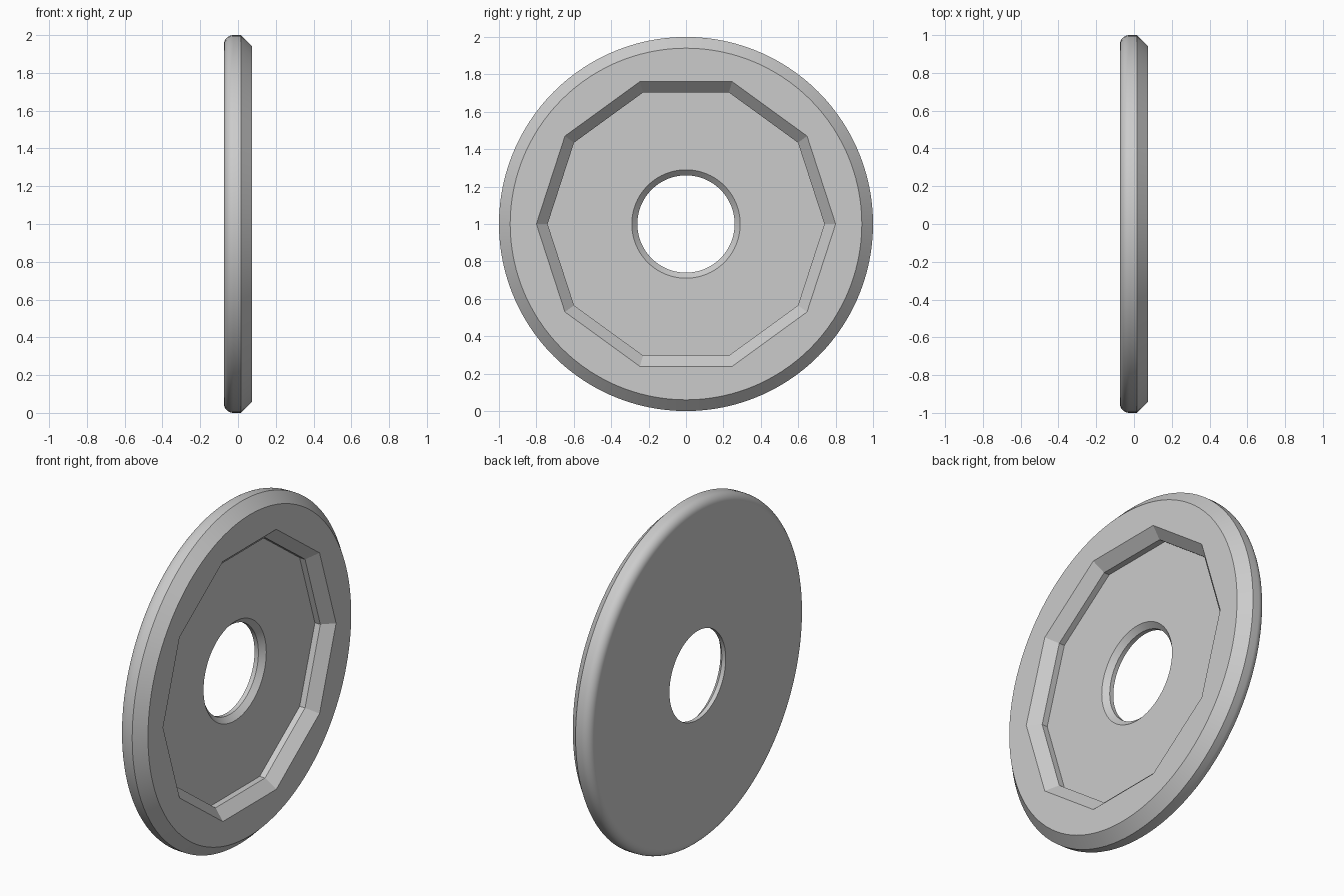
import bpy, bmesh, math

cube = bpy.data.objects.get("Cube")
if cube:
    bpy.data.objects.remove(cube)

STEPS = 120        # divisions round the axis, a multiple of SIDES
SIDES = 10         # sides of the recess
HALF = 0.075       # half thickness
FILLET = 0.05      # rounding of the back rim


def polygon_radius(radius, angle):
    """Distance to the edge of a regular polygon with a corner at angle 0."""
    wedge = 2 * math.pi / SIDES
    return radius * math.cos(wedge / 2) / math.cos(angle % wedge - wedge / 2)


# Cross-section: (x, radius, is_polygon), closed round the ring
profile = [
    (-HALF, 0.26, False), (-0.05, 0.26, False), (-0.02, 0.29, False),   # bore
    (-0.02, 0.74, True), (0.015, 0.74, True), (HALF, 0.80, True),       # recess
    (HALF, 0.94, False), (0.015, 1.0, False),                           # front rim
]
for i in range(9):                                                      # back rim
    a = math.pi / 2 * i / 8
    profile.append((FILLET - HALF - FILLET * math.sin(a),
                    1 - FILLET + FILLET * math.cos(a), False))

# Sweep the cross-section round the x axis
bm = bmesh.new()
rings = []
for x, radius, is_polygon in profile:
    ring = []
    for k in range(STEPS):
        a = 2 * math.pi * k / STEPS
        r = polygon_radius(radius, a) if is_polygon else radius
        ring.append(bm.verts.new((x, r * math.cos(a), 1 + r * math.sin(a))))
    rings.append(ring)
for i, ring in enumerate(rings):
    following = rings[(i + 1) % len(rings)]
    for k in range(STEPS):
        n = (k + 1) % STEPS
        bm.faces.new((ring[k], ring[n], following[n], following[k]))
bmesh.ops.recalc_face_normals(bm, faces=bm.faces)

mesh = bpy.data.meshes.new("recessed_disc")
bm.to_mesh(mesh)
bm.free()
disc = bpy.data.objects.new("recessed_disc", mesh)
bpy.context.collection.objects.link(disc)

# Plain grey material
grey = bpy.data.materials.new("light_grey")
grey.use_nodes = True
colour = (0.6, 0.6, 0.6, 1)
grey.diffuse_color = colour
grey.node_tree.nodes["Principled BSDF"].inputs["Base Color"].default_value = colour
mesh.materials.append(grey)

# Smooth curves, crisp edges
bpy.ops.object.select_all(action="DESELECT")
disc.select_set(True)
bpy.context.view_layer.objects.active = disc
bpy.ops.object.shade_smooth_by_angle(angle=math.radians(20))
